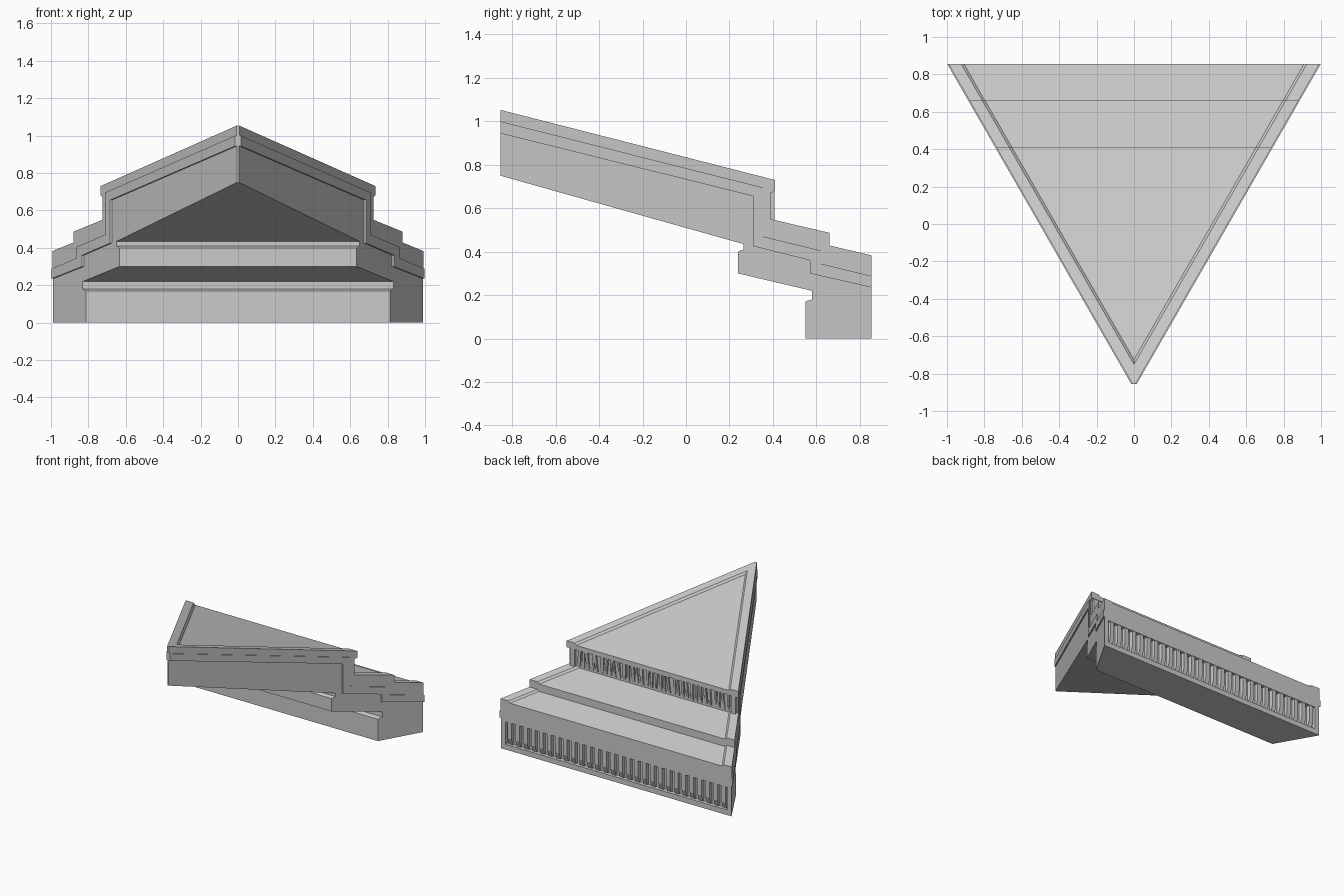
import bpy, bmesh, random

if "Cube" in bpy.data.objects:
    bpy.data.objects.remove(bpy.data.objects["Cube"])

random.seed(4)
K = 0.575                      # plan taper: half width gained per unit of y


def half(y, off=0.0):
    return max(0.0, 0.015 + (y + 0.855) * K + off)


def mesh(name, verts, faces):
    me = bpy.data.meshes.new(name)
    me.from_pydata(verts, [], faces)
    bm = bmesh.new()
    bm.from_mesh(me)
    bmesh.ops.recalc_face_normals(bm, faces=bm.faces)
    bm.to_mesh(me)
    bm.free()
    ob = bpy.data.objects.new(name, me)
    bpy.context.collection.objects.link(ob)
    return ob


def loft(name, a, b):
    """Solid between two matching loops."""
    n = len(a)
    faces = [list(range(n)), list(range(n, 2 * n))]
    faces += [[i, (i + 1) % n, n + (i + 1) % n, n + i] for i in range(n)]
    return mesh(name, list(a) + list(b), faces)


def wedge(name, prof, off):
    """Side profile spread out to both slanted sides of the triangle."""
    return loft(name, [(-half(y, off), y, z) for y, z in prof],
                [(half(y, off), y, z) for y, z in prof])


def lerp(y, p, q):
    return p[1] + (q[1] - p[1]) * (y - p[0]) / (q[0] - p[0])


# Stepped lines separating the three side bands
line1 = [(-.855, 1.0), (.355, .695), (.355, .47), (.62, .405), (.62, .345), (.855, .288)]
line2 = [(-.855, .945), (.31, .655), (.31, .425), (.57, .36), (.57, .30), (.855, .235)]
R = 0.014                      # rim height above the panels

# Lower body with stepped underside
body = wedge("stepped_body", line2 + [
    (.855, 0), (.55, 0), (.55, .17), (.56, .175), (.58, .18), (.58, .22),
    (.24, .30), (.24, .40), (.25, .405), (.265, .41), (.265, .435), (-.855, .75)], -0.01)

# Protruding middle band
wedge("side_molding", line1 + line2[::-1], 0.0)

# Roof slab with the three sloping panels
wedge("roof_slab", [
    (-.855, 1.053 - R), (.41, .73 - R), (.41, .68), (.39, .67), (.39, .55 - R),
    (.66, .487 - R), (.66, .43 - R), (.855, .383 - R)] + line1[::-1], -0.007)

# Raised rims along both sides of each tier
tiers = [((-.855, 1.053), (.41, .73)), ((.39, .55), (.66, .487)), ((.655, .43), (.855, .383))]
for t, (p, q) in enumerate(tiers):
    for s, side in ((-1, "left"), (1, "right")):
        def ring(inset, drop):
            plan = [(half(p[0], -.007), p[0]), (half(q[0], -.007), q[0]),
                    (half(q[0], -inset), q[0])]
            if t == 0:
                plan += [(0, -.855 + (inset - .015) / K), (0, p[0])]
            else:
                plan += [(half(p[0], -inset), p[0])]
            return [(s * x, y, lerp(y, p, q) - drop) for x, y in plan]
        loft(f"tier_{t + 1}_rim_{side}", ring(.075, 0), ring(.092, R + .002))

# Recess in the back wall
zs = (.04, .215)
cut = loft("recess_cutter", [(-.95, y, z) for y, z in
                             ((.822, zs[0]), (.9, zs[0]), (.9, zs[1]), (.822, zs[1]))],
           [(.95, y, z) for y, z in
            ((.822, zs[0]), (.9, zs[0]), (.9, zs[1]), (.822, zs[1]))])
cut.hide_render = True
mod = body.modifiers.new("recess", 'BOOLEAN')
mod.operation = 'DIFFERENCE'
mod.solver = 'EXACT'
mod.object = cut
bpy.context.view_layer.objects.active = body
bpy.ops.object.modifier_apply(modifier=mod.name)
bpy.data.objects.remove(cut, do_unlink=True)


def fin(verts, faces, x, w, lean, prof):
    """Adds one upright bar with a y-z profile to the lists."""
    n, b = len(prof), len(verts)
    z0 = prof[0][1]
    for d in (-w / 2, w / 2):
        verts += [(x + d + lean * (z - z0), y, z) for y, z in prof]
    faces += [[b + i for i in range(n)], [b + n + i for i in range(n)]]
    faces += [[b + i, b + (i + 1) % n, b + n + (i + 1) % n, b + n + i] for i in range(n)]


# Row of brackets in the back recess
v, f = [], []
N = 28
for i in range(N):
    fin(v, f, -.95 + 1.9 * (i + .5) / N, .034, 0,
        [(.818, .036), (.832, .036), (.852, .09), (.852, .218), (.818, .218)])
mesh("back_brackets", v, f)

# Uneven carved frieze under the upper eave
v, f = [], []
N = 34
for i in range(N):
    y = random.uniform(.398, .408)
    fin(v, f, -.66 + 1.32 * (i + .5) / N, random.uniform(.012, .026),
        random.uniform(-.12, .12),
        [(.385, .55), (.394, .55), (y, random.uniform(.59, .63)), (.405, .678), (.385, .678)])
mesh("upper_frieze", v, f)

# End posts of the upper frieze
v, f = [], []
for s in (-1, 1):
    fin(v, f, s * .69, .04, 0, [(.385, .54), (.408, .54), (.408, .685), (.385, .685)])
mesh("frieze_end_posts", v, f)
